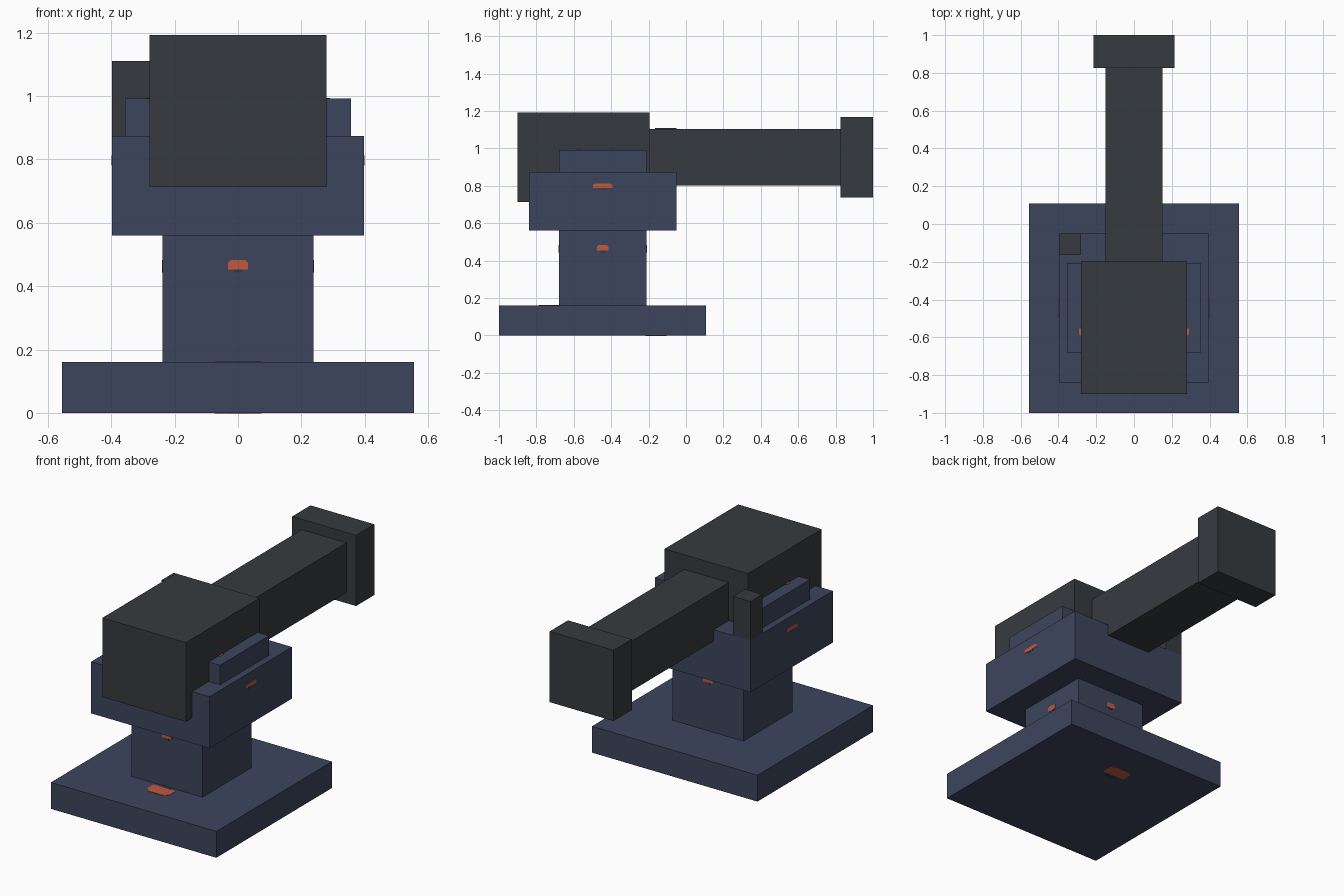
import bpy
import bmesh
from mathutils import Vector

cube = bpy.data.objects.get("Cube")
if cube:
    bpy.data.objects.remove(cube, do_unlink=True)


def material(name, rgb):
    mat = bpy.data.materials.new(name)
    mat.use_nodes = True
    color = (*rgb, 1.0)
    mat.diffuse_color = color
    mat.node_tree.nodes["Principled BSDF"].inputs["Base Color"].default_value = color
    return mat


NAVY = material("navy paint", (0.047, 0.060, 0.110))
GUNMETAL = material("gunmetal", (0.037, 0.043, 0.050))
ORANGE = material("orange marking", (0.53, 0.10, 0.05))
X, Y, Z = Vector((1, 0, 0)), Vector((0, 1, 0)), Vector((0, 0, 1))


def finish(bm, name, mat):
    bmesh.ops.recalc_face_normals(bm, faces=bm.faces)
    mesh = bpy.data.meshes.new(name)
    bm.to_mesh(mesh)
    bm.free()
    mesh.materials.append(mat)
    obj = bpy.data.objects.new(name, mesh)
    bpy.context.collection.objects.link(obj)


def box(name, mat, low, high):
    """Axis-aligned block between two corners; returns centre and size."""
    low, high = Vector(low), Vector(high)
    centre, size = (low + high) / 2, high - low
    bm = bmesh.new()
    bmesh.ops.create_cube(bm, size=1)
    bmesh.ops.scale(bm, vec=size, verts=bm.verts)
    bmesh.ops.translate(bm, vec=centre, verts=bm.verts)
    finish(bm, name, mat)
    return centre, size


def plate(name, mat, origin, across, up, normal, outline):
    """Thin raised plate from a 2D outline."""
    bm = bmesh.new()
    face = bm.faces.new([bm.verts.new(origin + across * u + up * v) for u, v in outline])
    top = bmesh.ops.extrude_face_region(bm, geom=[face])["geom"]
    bmesh.ops.translate(bm, vec=normal * 0.002,
                        verts=[g for g in top if isinstance(g, bmesh.types.BMVert)])
    finish(bm, name, mat)


BADGE = [(-.5, -.5), (.5, -.5), (.5, .2), (.35, .5), (-.35, .5), (-.5, .2)]
TAB = [(-.2, -.85), (.2, -.85), (.2, -.5), (-.2, -.5)]


def mark(part, block, normal, up):
    """Orange marking with a dark tab, sized in proportion to the block face."""
    centre, size = block
    across = up.cross(normal)
    extent = lambda d: abs(d.dot(size))
    origin = centre + normal * extent(normal) / 2 + up * extent(up) * 0.27
    a, u = across * extent(across) * 0.135, up * extent(up) * 0.075
    plate(part + "_marking", ORANGE, origin, a, u, normal, BADGE)
    plate(part + "_marking_tab", GUNMETAL, origin, a, u, normal, TAB)


# Blue mount
base = box("base", NAVY, (-.555, -1, 0), (.555, .108, .16))
pedestal = box("pedestal", NAVY, (-.238, -.68, .16), (.238, -.21, .56))
cradle = box("cradle", NAVY, (-.397, -.84, .56), (.397, -.05, .873))

# Dark gun body
box("breech", GUNMETAL, (-.28, -.9, .713), (.28, -.195, 1.193))
box("barrel", GUNMETAL, (-.15, -.195, .803), (.15, .827, 1.104))
box("muzzle", GUNMETAL, (-.214, .825, .738), (.214, 1, 1.167))
box("sight_post", GUNMETAL, (-.397, -.165, .873), (-.28, -.05, 1.11))

# Side rails on the cradle
for side, name in ((1, "left_rail"), (-1, "right_rail")):
    x0, x1 = sorted((side * .205, side * .356))
    rail = box(name, NAVY, (x0, -.68, .82), (x1, -.21, .992))
    mark(name, rail, Z, -Y)

# Painted markings
mark("base_top", base, Z, -Y)
mark("base_bottom", base, -Z, Y)
for label, direction in (("front", -Y), ("back", Y), ("left", X), ("right", -X)):
    mark("pedestal_" + label, pedestal, direction, Z)
for label, direction in (("left", X), ("right", -X)):
    mark("cradle_" + label, cradle, direction, Z)
